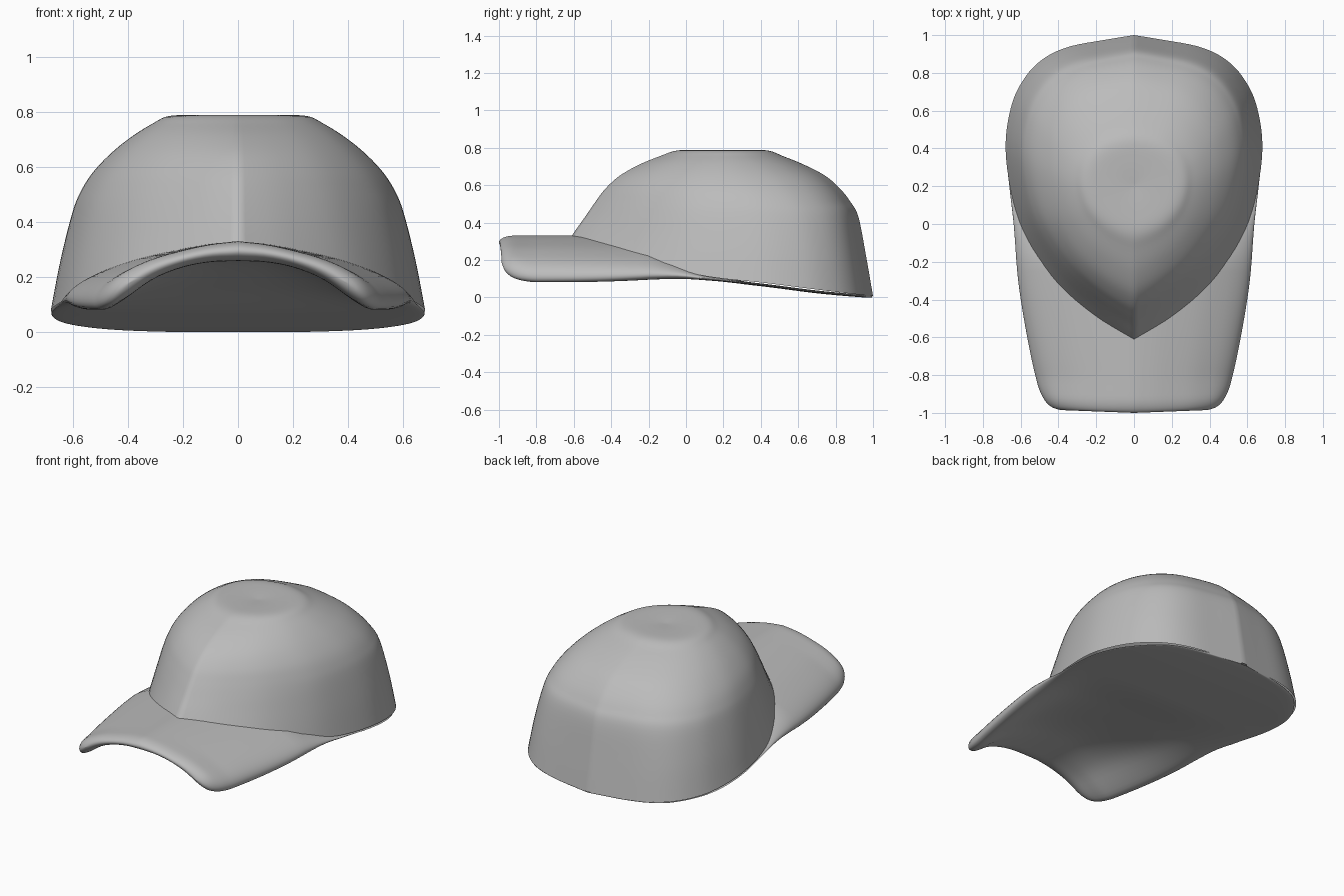
import bpy, bmesh, math
from mathutils import Vector

cube = bpy.data.objects.get("Cube")
if cube:
    bpy.data.objects.remove(cube)

grey = bpy.data.materials.new("cap grey")
grey.use_nodes = True
grey.diffuse_color = (0.5, 0.5, 0.5, 1)
grey.node_tree.nodes["Principled BSDF"].inputs["Base Color"].default_value = (0.5, 0.5, 0.5, 1)


def spline(pts, t):
    """Smooth curve through the points, t from 0 to 1."""
    p = [Vector(q) for q in pts]
    s = min(max(t, 0), 1) * (len(p) - 1)
    i = min(int(s), len(p) - 2)
    s -= i
    a, b, c, d = p[max(i - 1, 0)], p[i], p[i + 1], p[min(i + 2, len(p) - 1)]
    return b + (c - a) * (s / 2) + (a * 2 - b * 5 + c * 4 - d) * (s * s / 2) \
        + (b * 3 - a - c * 3 + d) * (s ** 3 / 2)


def graph(pts, x):
    """Height of a curve at x, eased between its points."""
    if x <= pts[0][0]:
        return pts[0][1]
    n = len(pts)
    slope = [(pts[min(i + 1, n - 1)][1] - pts[max(i - 1, 0)][1])
             / (pts[min(i + 1, n - 1)][0] - pts[max(i - 1, 0)][0]) for i in range(n)]
    for i in range(n - 1):
        (x0, y0), (x1, y1) = pts[i], pts[i + 1]
        if x <= x1:
            h = x1 - x0
            s = (x - x0) / h
            return (y0 * (1 + 2 * s) * (1 - s) ** 2 + y1 * s * s * (3 - 2 * s)
                    + h * s * (1 - s) * (slope[i] * (1 - s) - slope[i + 1] * s))
    return pts[-1][1]


def loft(name, rings):
    """Join closed rings of points into one smooth skin."""
    bm = bmesh.new()
    loops = [[bm.verts.new(p) for p in ring] for ring in rings]
    n = len(loops[0])
    for a, b in zip(loops, loops[1:]):
        for i in range(n):
            j = (i + 1) % n
            bm.faces.new((a[i], a[j], b[j], b[i]))
    bmesh.ops.remove_doubles(bm, verts=bm.verts, dist=0.0005)
    bmesh.ops.recalc_face_normals(bm, faces=bm.faces)
    mesh = bpy.data.meshes.new(name)
    bm.to_mesh(mesh)
    bm.free()
    obj = bpy.data.objects.new(name, mesh)
    bpy.context.collection.objects.link(obj)
    mesh.materials.append(grey)
    bpy.ops.object.select_all(action='DESELECT')
    obj.select_set(True)
    bpy.context.view_layer.objects.active = obj
    bpy.ops.object.shade_smooth_by_angle(angle=math.radians(85))


# Crown: a pointed egg outline that rounds off as it rises
outline = [(0, 0), (.28, .075), (.59, .19), (.82, .33), (.94, .46), (1, .63),
           (.955, .77), (.85, .862), (.7, .925), (.5, .963), (.22, .985), (0, 1)]
rim = [(-.63, .3), (-.48, .28), (-.28, .235), (-.1, .18), (.05, .125),
       (.2, .1), (.4, .08), (.7, .042), (1, .006)]
# height, share of the rim height added, front y, back y, half width, roundness
levels = [(0, 1, -.63, 1, .68, 0), (.22, .5, -.585, .962, .645, 0),
          (.43, 0, -.54, .922, .603, .05), (.51, 0, -.485, .88, .572, .12),
          (.58, 0, -.432, .825, .528, .2), (.65, 0, -.355, .745, .462, .3),
          (.71, 0, -.25, .63, .387, .4), (.755, 0, -.14, .52, .315, .5),
          (.785, 0, -.05, .44, .25, .6), (.787, 0, .06, .33, .13, .6), (.78, 0, .2, .2, 0, .6)]


def meridian(t, side):
    """Curve up the crown from the rim to the middle of the top."""
    egg = spline(outline, t)
    oval = Vector((math.sin(math.pi * t), (1 - math.cos(math.pi * t)) / 2))
    pts = []
    for z, share, front, back, width, roundness in levels:
        g = egg.lerp(oval, roundness)
        y = front + (back - front) * g.y
        pts.append((side * g.x * width, y, z + share * graph(rim, y)))
    return pts


ribs = [meridian(i / 50, 1) for i in range(51)] + [meridian(i / 50, -1) for i in range(49, 0, -1)]
loft("crown", [[spline(r, k / 50) for r in ribs] for k in range(51)])

# Brim: arched sheet with a thick rounded lip, running back as the underside
plan = [(-.985, .39), (-.97, .435), (-.93, .475), (-.85, .51), (-.6, .565), (-.3, .613),
        (0, .637), (.2, .66), (.4, .678), (.58, .658), (.72, .6), (.86, .49),
        (.92, .385), (.96, .24), (.995, .02)]
top = [(0, .33), (.2, .318), (.4, .295), (.6, .265), (.8, .22), (.9, .195), (1, .17)]
under = [(0, .258), (.2, .254), (.4, .233), (.6, .19), (.8, .115), (.92, .07), (1, .05)]
floor_line = [(-.8, .07), (-.2, .1), (0, .1), (.4, .06), (.7, .022), (.95, 0), (1, 0)]


def section(y):
    width = graph(plan, y)
    full = max(width, .52) if y < 0 else width
    blend = min(max((y + .7) / 1.05, 0), 1)      # brim fades into the flat underside
    blend = blend * blend * (3 - 2 * blend)
    keep = min(max((.1 - y) / .3, 0), 1)         # top stays full until inside the crown
    d = min((y + .985) / .075, 1)
    lip = math.sqrt(max(0, 1 - (1 - d) ** 2))
    ring = []
    for i in range(80):
        a = math.tau * i / 80
        s = math.cos(a)
        u = abs(s) * width / full
        floor = graph(floor_line, y)
        low = graph(under, u) * (1 - blend) + floor * blend
        sunk = graph(top, u) * (1 - blend) + (floor + .015) * blend
        high = sunk * (1 - keep) + graph(top, u) * keep
        mid, thick = (high + low) / 2, (high - low) / 2
        edge = math.sqrt(max(0, 1 - abs(s) ** 12)) * lip
        sign = 0 if abs(math.sin(a)) < 1e-6 else math.copysign(1, math.sin(a))
        bow = .015 * max(0, 1 - abs(s)) * max(0, 1 - (y + .985) / .2)
        ring.append((s * width, y - bow, mid + sign * thick * edge))
    return ring


stations = [-.985 + .99 * (1 - math.cos(math.pi * k / 60)) for k in range(61)]
loft("brim_and_underside", [section(y) for y in stations])
